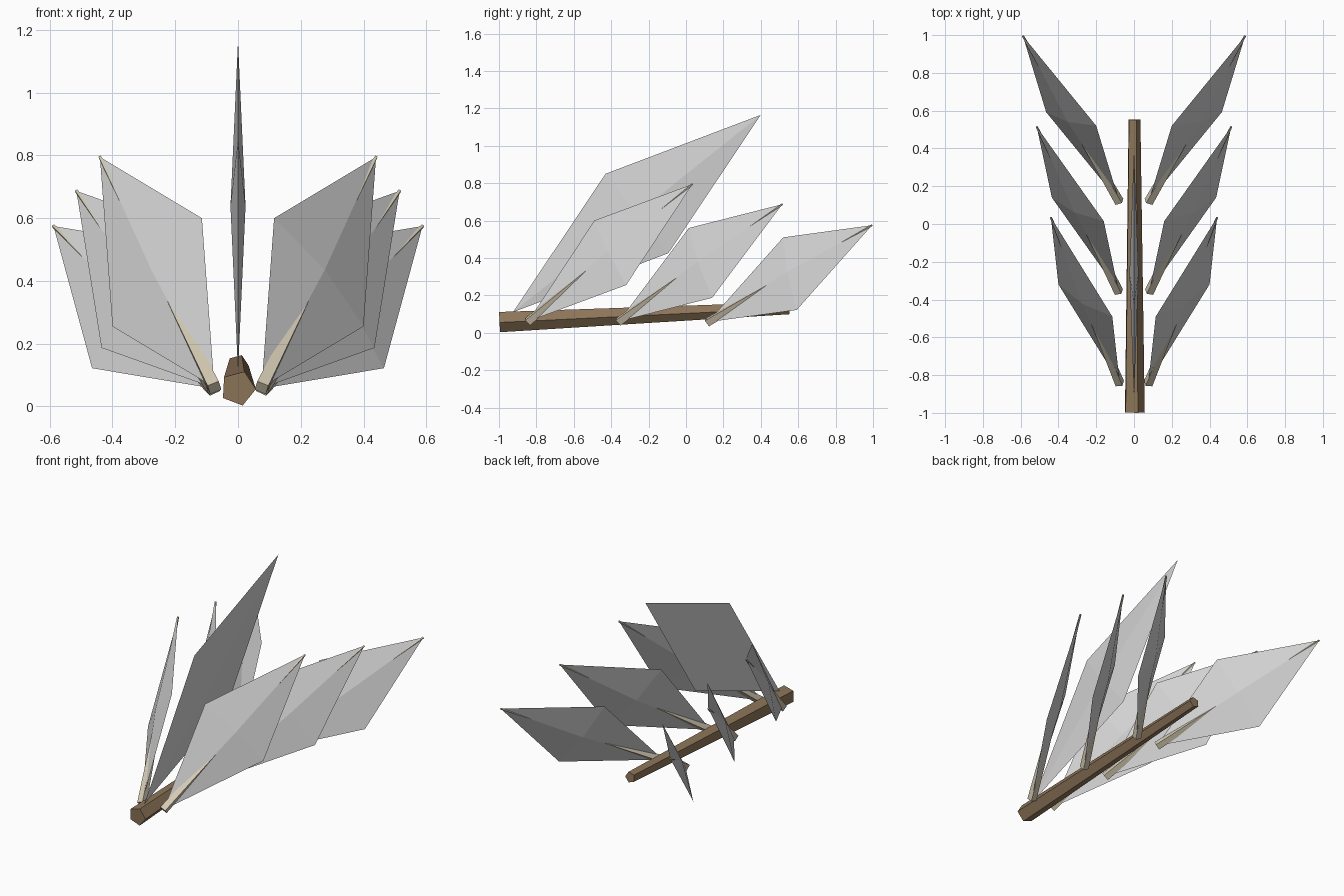
import bpy, bmesh, math
from mathutils import Vector

if "Cube" in bpy.data.objects:
    bpy.data.objects.remove(bpy.data.objects["Cube"])


def material(name, rgb):
    m = bpy.data.materials.new(name)
    m.diffuse_color = (*rgb, 1)
    m.use_nodes = True
    m.node_tree.nodes["Principled BSDF"].inputs["Base Color"].default_value = m.diffuse_color
    return m


WOOD = material("brown wood", (0.27, 0.18, 0.10))
VANE = material("pale grey", (0.66, 0.66, 0.66))
QUILL = material("cream quill", (0.66, 0.59, 0.45))


def finish(name, bm, mat):
    bmesh.ops.recalc_face_normals(bm, faces=bm.faces)
    me = bpy.data.meshes.new(name)
    bm.to_mesh(me)
    bm.free()
    me.materials.append(mat)
    ob = bpy.data.objects.new(name, me)
    bpy.context.collection.objects.link(ob)
    return ob


def rod(name, a, b, ra, rb, sides, phase, mat):
    """Tapered flat-sided rod from a to b."""
    a, b = Vector(a), Vector(b)
    q = (b - a).to_track_quat('Y', 'Z')
    bm = bmesh.new()
    rings = []
    for p, r in ((a, ra), (b, rb)):
        angs = [phase + i * math.tau / sides for i in range(sides)]
        rings.append([bm.verts.new(p + q @ Vector((r * math.cos(t), 0, r * math.sin(t)))) for t in angs])
    for i in range(sides):
        j = (i + 1) % sides
        bm.faces.new((rings[0][i], rings[0][j], rings[1][j], rings[1][i]))
    for ring in rings:
        bm.faces.new(ring)
    return finish(name, bm, mat)


def vane(name, upper, tip, lower, thick):
    """Flattened octahedron: parallelogram rim with a bulge on both sides."""
    upper, tip, lower = Vector(upper), Vector(tip), Vector(lower)
    base = upper + lower - tip
    n = (tip - base).cross(upper - lower).normalized() * thick
    mid = (upper + lower) / 2
    bm = bmesh.new()
    rim = [bm.verts.new(p) for p in (base, upper, tip, lower)]
    for s in (1, -1):
        apex = bm.verts.new(mid + n * s)
        for i in range(4):
            bm.faces.new((rim[i], rim[(i + 1) % 4], apex))
    finish(name, bm, VANE)
    return base, tip


# Main shaft, five-sided and rising slightly to the back
rod("shaft", (0, -0.997, 0.058), (0, 0.553, 0.132), 0.057, 0.034, 5, math.radians(-75), WOOD)

# Upright central vane
vane("centre_vane", (0, -0.43, 0.85), (0, 0.40, 1.165), (0, -0.095, 0.425), 0.024)

# Three mirrored pairs of side feathers: upper corner, tip, lower corner
feathers = {
    "front": ((0.115, -0.49, 0.60), (0.44, 0.035, 0.795), (0.40, -0.32, 0.255)),
    "middle": ((0.16, 0.015, 0.56), (0.515, 0.515, 0.687), (0.435, 0.14, 0.187)),
    "rear": ((0.20, 0.52, 0.51), (0.588, 0.995, 0.575), (0.465, 0.592, 0.122)),
}
for place, pts in feathers.items():
    for side, s in (("right", 1), ("left", -1)):
        pts_s = [(s * x, y, z) for x, y, z in pts]
        base, tip = vane(f"{place}_{side}_vane", *pts_s, 0.026)
        rod(f"{place}_{side}_quill", base, tip, 0.027, 0.006, 4, 0.3 * s, QUILL)
